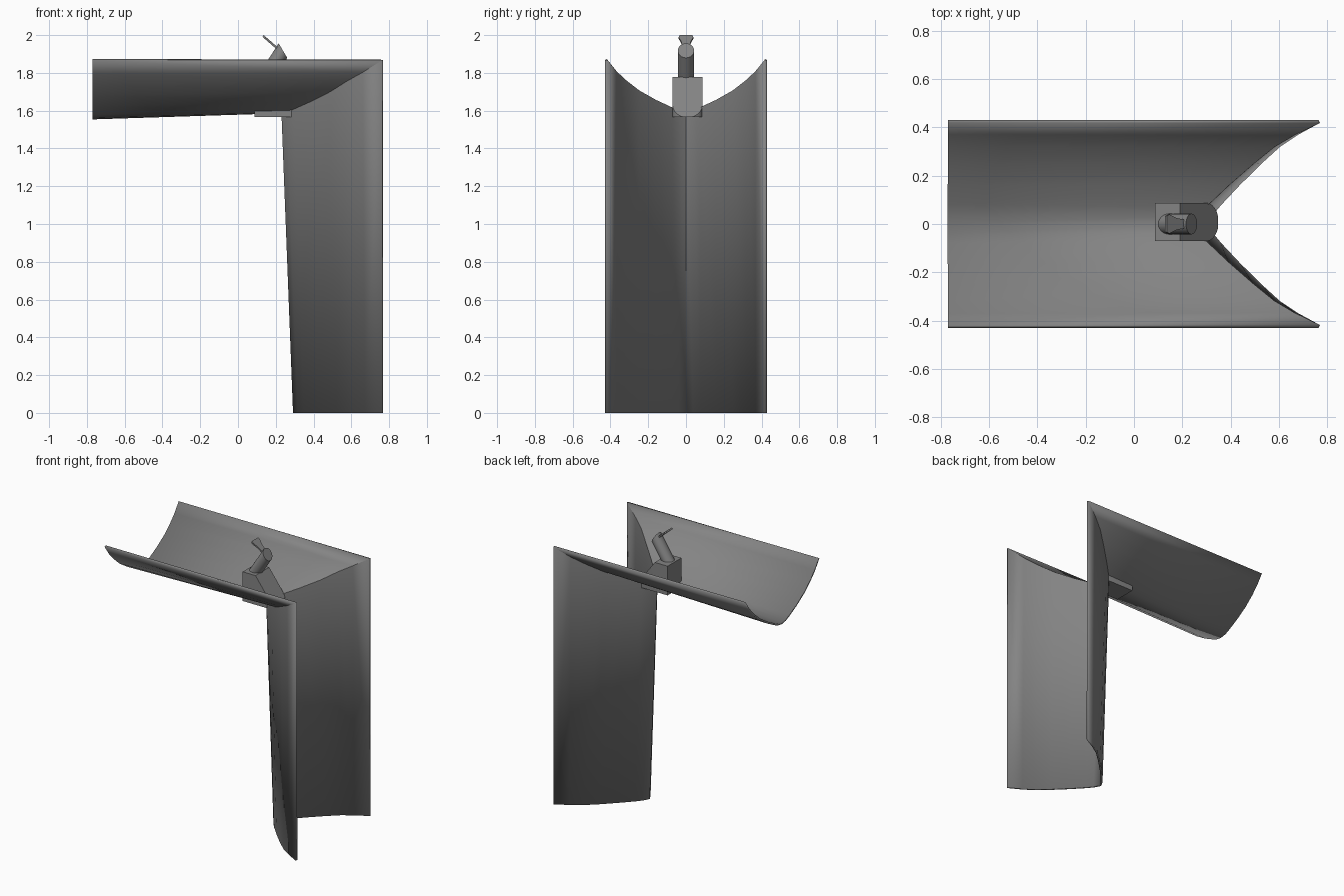
import bpy, bmesh, math
from mathutils import Vector, Matrix

if "Cube" in bpy.data.objects:
    bpy.data.objects.remove(bpy.data.objects["Cube"])

grey = bpy.data.materials.new("stone grey")
grey.diffuse_color = (0.23, 0.23, 0.23, 1)
grey.use_nodes = True
grey.node_tree.nodes["Principled BSDF"].inputs["Base Color"].default_value = grey.diffuse_color


def finish(name, bm, angle=35):
    bmesh.ops.recalc_face_normals(bm, faces=bm.faces)
    me = bpy.data.meshes.new(name)
    bm.to_mesh(me)
    bm.free()
    ob = bpy.data.objects.new(name, me)
    bpy.context.collection.objects.link(ob)
    me.materials.append(grey)
    bpy.ops.object.select_all(action='DESELECT')
    ob.select_set(True)
    bpy.context.view_layer.objects.active = ob
    bpy.ops.object.shade_smooth_by_angle(angle=math.radians(angle))
    return ob


def prism(bm, outline, offset):
    """Extrude a closed outline by a vector."""
    f = bm.faces.new([bm.verts.new(p) for p in outline])
    r = bmesh.ops.extrude_face_region(bm, geom=[f])
    bmesh.ops.translate(bm, vec=Vector(offset),
                        verts=[v for v in r["geom"] if isinstance(v, bmesh.types.BMVert)])


# Curved trough folding down into a curved leg; (y, x, z) along the fold
fold = [(0, .23, 1.586), (.045, .258, 1.592), (.085, .295, 1.608), (.17, .385, 1.648),
        (.26, .488, 1.70), (.33, .575, 1.755), (.38, .66, 1.803), (.43, .763, 1.866)]
fold = [(-y, x, z) for y, x, z in reversed(fold[1:])] + fold
bm = bmesh.new()
rows = []
for y, x, z in fold:
    end_z = 1.866 - (1.866 - z) * 1.115
    foot_x = .763 - (.763 - x) * .885
    rows.append([bm.verts.new(p) for p in ((-.77, y, end_z), (x, y, z), (foot_x, y, 0))])
for a, b in zip(rows, rows[1:]):
    for i in range(2):
        bm.faces.new((a[i], a[i + 1], b[i + 1], b[i]))
shell = finish("trough_and_leg", bm)
# outer side must face down / toward -x so the wall thickens inwards
mid = min(shell.data.polygons, key=lambda p: abs(p.center.y) + p.center.x)
if mid.normal.z > 0:
    shell.data.flip_normals()
sol = shell.modifiers.new("wall", 'SOLIDIFY')
sol.thickness = .013
sol.offset = -1
sol.use_even_offset = True

# Tap base: block with rounded front end, cut by a slope
bm = bmesh.new()
cy, r = .008, .079
outline = [(.087, cy + r, 1.566), (.087, cy - r, 1.566)]
for i in range(13):
    a = -math.pi / 2 + math.pi * i / 12
    outline.append((.30 + .05 * math.cos(a), cy + r * math.sin(a), 1.566))
prism(bm, outline, (0, 0, .212))
cut = bmesh.ops.bisect_plane(bm, geom=bm.verts[:] + bm.edges[:] + bm.faces[:],
                             plane_co=(.19, 0, 1.778), plane_no=(.212, 0, .158),
                             clear_outer=True)
bmesh.ops.holes_fill(bm, edges=[e for e in bm.edges if e.is_boundary])
finish("tap_base", bm)

# Tap spout: leaning cylinder with a skewed end
axis = Vector((.54, 0, .84)).normalized()
side = Vector((axis.z, 0, -axis.x))
tip = Vector((.238, 0, 1.918))
face_n = Vector((.86, 0, .51))
bm = bmesh.new()
low, high = [], []
for i in range(24):
    a = 2 * math.pi * i / 24
    p = tip - axis * .21 + side * .04 * math.cos(a) + Vector((0, .043 * math.sin(a), 0))
    t = (tip - p).dot(face_n) / axis.dot(face_n)
    low.append(bm.verts.new(p))
    high.append(bm.verts.new(p + axis * t))
for i in range(24):
    j = (i + 1) % 24
    bm.faces.new((low[i], low[j], high[j], high[i]))
bm.faces.new(low)
bm.faces.new(high)
finish("tap_spout", bm)

# Tap lever: thin plate widening toward its free end
bm = bmesh.new()
base, end = Vector((.205, 0, 1.925)), Vector((.129, 0, 1.991))
outline = []
for t, w in ((0, .018), (.45, .024), (.85, .039), (1, .034)):
    outline.append(base.lerp(end, t) + Vector((0, w, 0)))
outline += [Vector((p.x, -p.y, p.z)) for p in reversed(outline)]
prism(bm, outline, (.007, 0, .009))
finish("tap_lever", bm)
